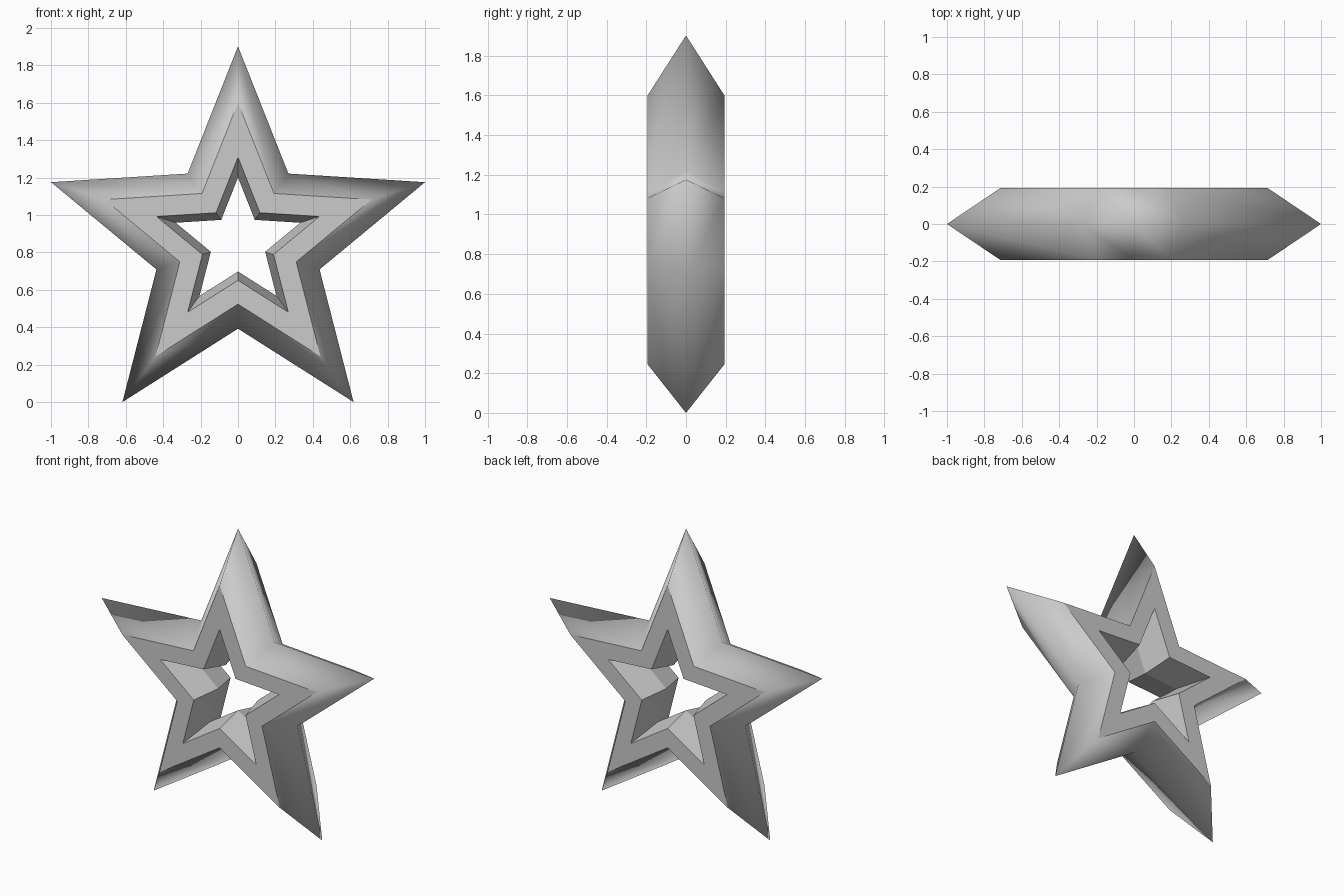
import bpy, bmesh
from math import sin, cos, pi

cube = bpy.data.objects.get("Cube")
if cube:
    bpy.data.objects.remove(cube, do_unlink=True)

TIP = 1 / sin(2 * pi / 5)          # tip radius giving a width of two
CENTRE = -TIP * cos(4 * pi / 5)    # lower tips rest on the ground
NOTCH = 0.436                      # notch radius relative to tip radius
DEPTH = 0.193

grey = bpy.data.materials.new("light_grey")
grey.use_nodes = True
colour = (0.6, 0.6, 0.6, 1)
grey.diffuse_color = colour
grey.node_tree.nodes["Principled BSDF"].inputs["Base Color"].default_value = colour

bm = bmesh.new()


def star_ring(radius, y):
    """Ten-point star outline in the upright plane."""
    ring = []
    for i in range(10):
        r = radius * (NOTCH if i % 2 else 1)
        a = i * pi / 5
        ring.append(bm.verts.new((r * sin(a), y, CENTRE + r * cos(a))))
    return ring


# Cross-section loops: outer rim, front face, inner rim, back face
rings = [star_ring(r, y) for r, y in (
    (TIP, 0), (0.75, -DEPTH), (0.458, -DEPTH),
    (0.35, 0), (0.458, DEPTH), (0.75, DEPTH))]

outer = set()
for k, ring in enumerate(rings):
    nxt = rings[(k + 1) % len(rings)]
    for i in range(10):
        j = (i + 1) % 10
        face = bm.faces.new((ring[i], ring[j], nxt[j], nxt[i]))
        face.smooth = True
        if k in (0, 5):
            outer.add(face)
bmesh.ops.recalc_face_normals(bm, faces=bm.faces[:])

# Outer bevels blend smoothly; faces and hole walls keep crisp edges
for edge in bm.edges:
    edge.smooth = all(f in outer for f in edge.link_faces)

mesh = bpy.data.meshes.new("star_frame")
bm.to_mesh(mesh)
bm.free()
mesh.materials.append(grey)
star = bpy.data.objects.new("star_frame", mesh)
bpy.context.collection.objects.link(star)
